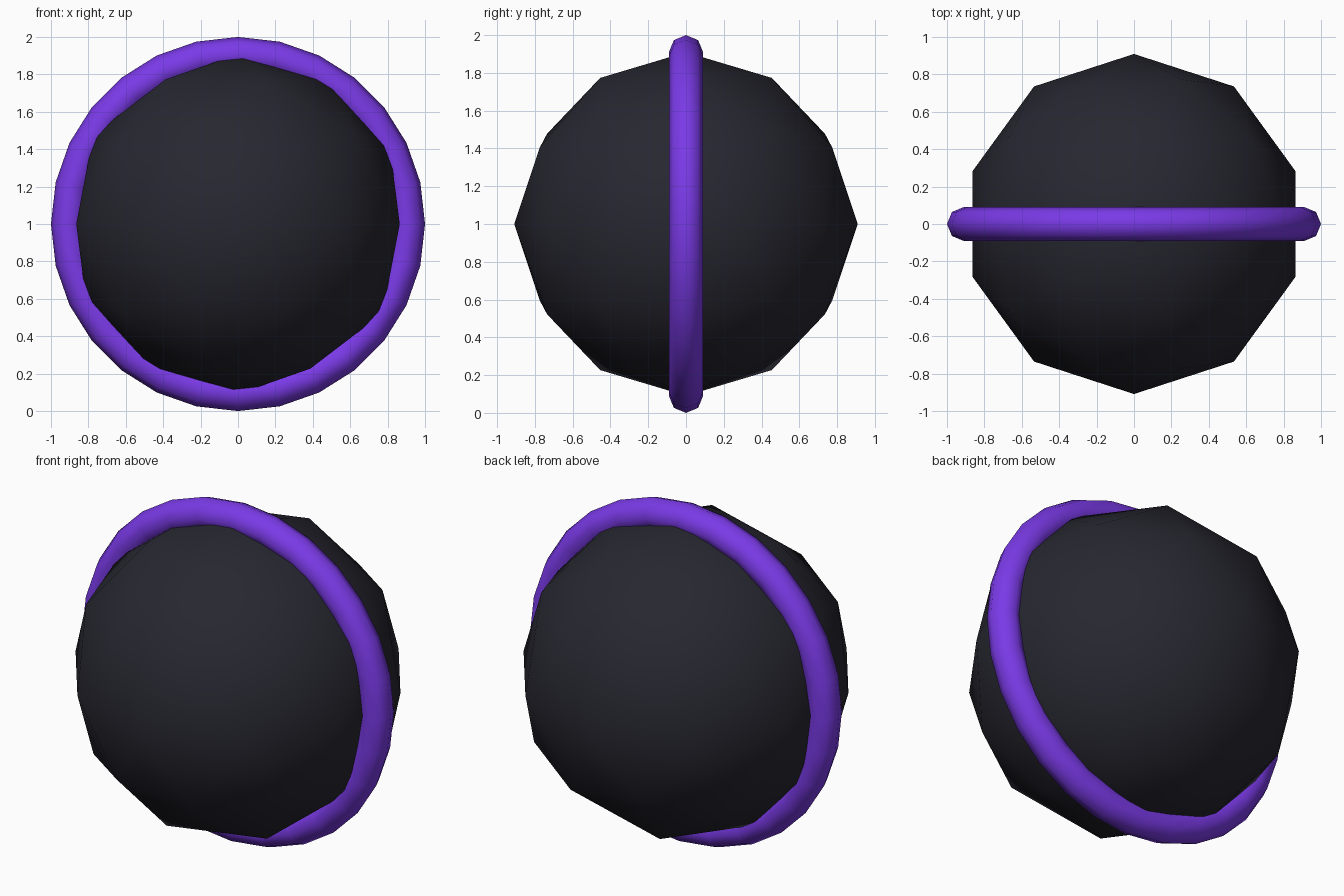
import bpy
import math

cube = bpy.data.objects.get("Cube")
if cube:
    bpy.data.objects.remove(cube, do_unlink=True)

UNIT = 1 / 1.1  # core radius, and distance from centre to the ring's middle
CENTRE = (0, 0, 1)


def material(name, colour):
    mat = bpy.data.materials.new(name)
    mat.use_nodes = True
    mat.diffuse_color = colour
    mat.node_tree.nodes["Principled BSDF"].inputs["Base Color"].default_value = colour
    return mat


def finish(name, mat):
    obj = bpy.context.object
    obj.name = name
    obj.data.materials.append(mat)
    bpy.ops.object.shade_smooth()
    return obj


# Dark faceted core with smooth shading
bpy.ops.mesh.primitive_ico_sphere_add(subdivisions=2, radius=UNIT, location=CENTRE)
finish("core", material("near black", (0.02, 0.02, 0.03, 1)))

# Upright purple ring around the core
bpy.ops.mesh.primitive_torus_add(
    major_segments=28, minor_segments=8,
    major_radius=UNIT, minor_radius=UNIT * 0.1,
    location=CENTRE, rotation=(math.pi / 2, 0, 0))
finish("ring", material("purple", (0.2, 0.043, 0.82, 1)))
